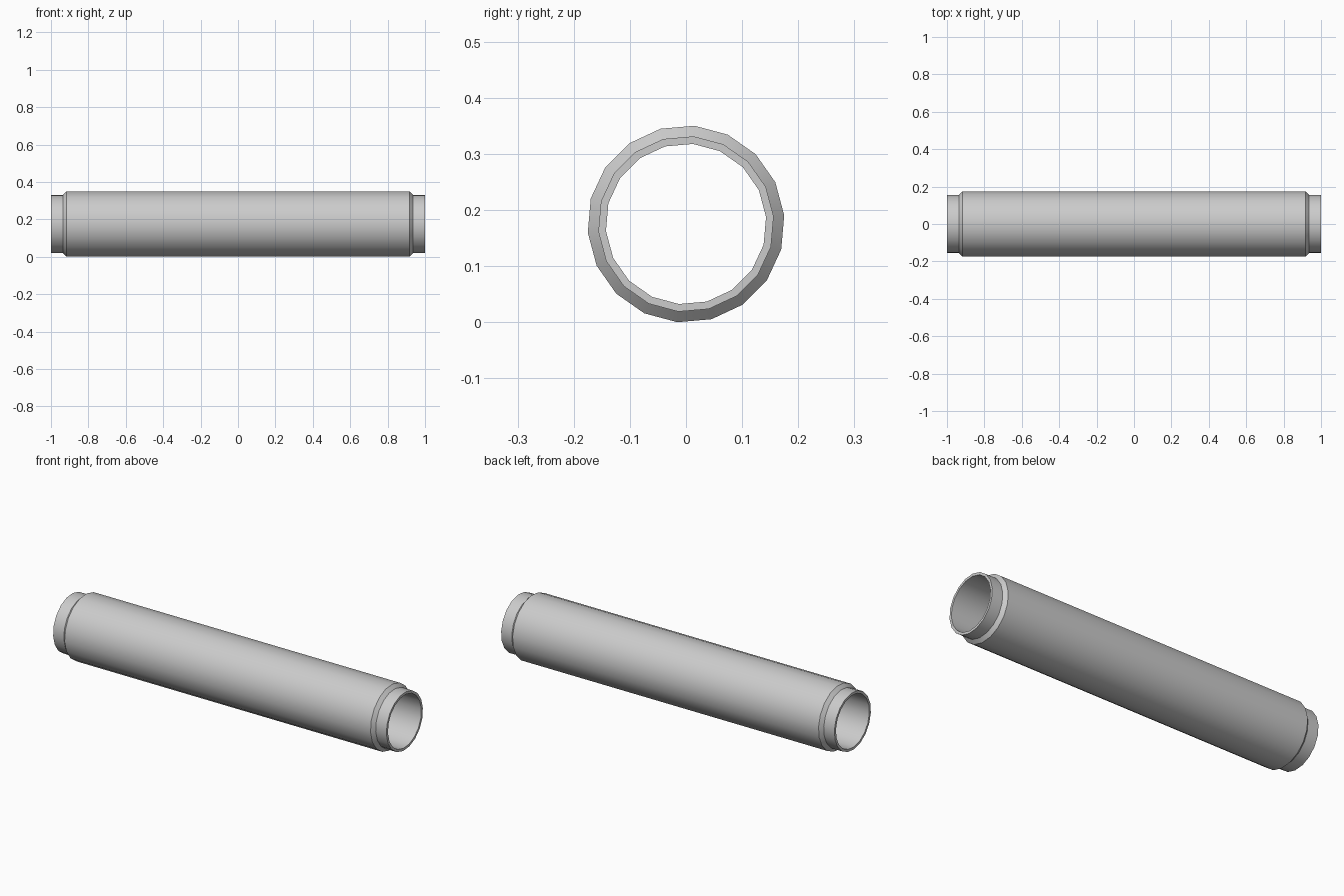
import bpy, bmesh, math

if "Cube" in bpy.data.objects:
    bpy.data.objects.remove(bpy.data.objects["Cube"])

SIDES = 18
R_BODY, R_NECK, R_BORE = 0.1757, 0.1568, 0.1432
TILT = math.radians(5)
CZ = R_BODY * math.cos(TILT)

# Closed wall section as (x, radius): outside left to right, then back through the bore
outer = [(0.918, R_BODY), (0.936, R_NECK), (1.0, R_NECK), (1.0, R_BORE)]
profile = outer + [(-x, r) for x, r in reversed(outer)]

# Sweep the section around the x axis
bm = bmesh.new()
rings = []
for i in range(SIDES):
    a = TILT + 2 * math.pi * i / SIDES
    rings.append([bm.verts.new((x, r * math.cos(a), CZ + r * math.sin(a)))
                  for x, r in profile])
n = len(profile)
for i in range(SIDES):
    p, q = rings[i], rings[(i + 1) % SIDES]
    for j in range(n):
        k = (j + 1) % n
        bm.faces.new((p[j], p[k], q[k], q[j]))
bmesh.ops.recalc_face_normals(bm, faces=bm.faces)

mesh = bpy.data.meshes.new("pipe_section")
bm.to_mesh(mesh)
bm.free()
pipe = bpy.data.objects.new("pipe_section", mesh)
bpy.context.collection.objects.link(pipe)

# Smooth around the tube, crisp at the chamfers and rims
bpy.context.view_layer.objects.active = pipe
pipe.select_set(True)
bpy.ops.object.shade_smooth_by_angle(angle=math.radians(30))
